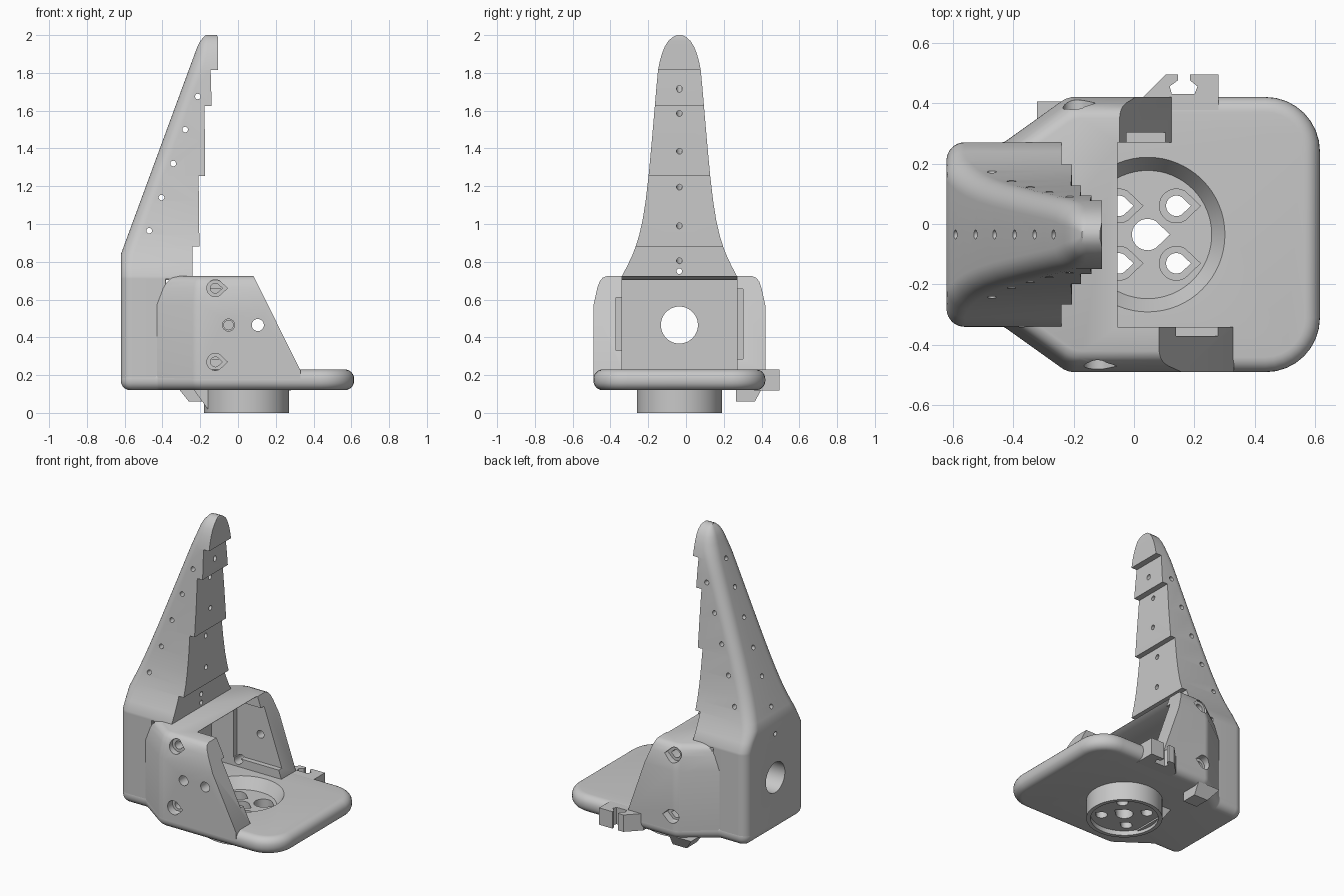
import bpy, bmesh, math
from mathutils import Vector

if "Cube" in bpy.data.objects:
    bpy.data.objects.remove(bpy.data.objects["Cube"])

grey = bpy.data.materials.new("light grey plastic")
grey.use_nodes = True
grey.diffuse_color = (0.58, 0.58, 0.58, 1)
grey.node_tree.nodes["Principled BSDF"].inputs["Base Color"].default_value = (0.58, 0.58, 0.58, 1)

CY = -0.035          # symmetry plane of the body
DX = 0.045           # centre of the round mount


def loft(name, rings):
    """Closed solid skinned over rings with equal point counts."""
    bm = bmesh.new()
    rows = [[bm.verts.new(p) for p in r] for r in rings]
    n = len(rows[0])
    for a, b in zip(rows, rows[1:]):
        for i in range(n):
            j = (i + 1) % n
            bm.faces.new((a[i], a[j], b[j], b[i]))
    bm.faces.new(rows[0][::-1])
    bm.faces.new(rows[-1])
    bmesh.ops.recalc_face_normals(bm, faces=bm.faces)
    me = bpy.data.meshes.new(name)
    bm.to_mesh(me)
    bm.free()
    me.materials.append(grey)
    ob = bpy.data.objects.new(name, me)
    bpy.context.collection.objects.link(ob)
    return ob


def prism(name, pts, axis, lo, hi):
    place = {"x": lambda a, b, t: (t, a, b), "y": lambda a, b, t: (a, t, b),
             "z": lambda a, b, t: (a, b, t)}[axis]
    return loft(name, [[place(a, b, t) for a, b in pts] for t in (lo, hi)])


def box(a0, a1, b0, b1):
    return [(a0, b0), (a1, b0), (a1, b1), (a0, b1)]


def circle(a, b, r, n=32):
    return [(a + r * math.cos(2 * math.pi * i / n), b + r * math.sin(2 * math.pi * i / n)) for i in range(n)]


def teardrop(a, b, r):
    arc = [math.radians(45 + 270 * i / 20) for i in range(21)]
    return [(a + 1.42 * r, b)] + [(a + r * math.cos(t), b + r * math.sin(t)) for t in arc[1:-1]]


def rounded(corners, seg=8):
    """Polygon with each (x, y, radius) corner replaced by an arc."""
    out = []
    for i, (x, y, r) in enumerate(corners):
        p = Vector((x, y))
        u = (Vector(corners[i - 1][:2]) - p).normalized()
        v = (Vector(corners[(i + 1) % len(corners)][:2]) - p).normalized()
        half = math.acos(max(-1, min(1, u.dot(v)))) / 2
        c = p + (u + v).normalized() * (r / math.sin(half))
        s, e = p + u * (r / math.tan(half)) - c, p + v * (r / math.tan(half)) - c
        start = math.atan2(s.y, s.x)
        sweep = (math.atan2(e.y, e.x) - start + math.pi) % (2 * math.pi) - math.pi
        for k in range(seg + 1):
            t = start + sweep * k / seg
            out.append((c.x + r * math.cos(t), c.y + r * math.sin(t)))
    return out


def mirrored_ring(half, z):
    """Rounded outline from its +y half, mirrored about the symmetry plane."""
    ring = [(x, CY + y, r) for x, y, r in half] + [(x, CY - y, r) for x, y, r in half[::-1]]
    return [(x, y, z) for x, y in rounded(ring)]


def drill(p, q, r):
    d = (q - p).normalized()
    u = d.orthogonal().normalized()
    w = d.cross(u)
    return loft("drill", [[c + u * a + w * b for a, b in circle(0, 0, r, 16)] for c in (p, q)])


def cut(obs, cutter):
    for ob in obs:
        m = ob.modifiers.new("cut", "BOOLEAN")
        m.operation, m.solver, m.object = "DIFFERENCE", "EXACT", cutter
        bpy.context.view_layer.objects.active = ob
        bpy.ops.object.modifier_apply(modifier=m.name)
    bpy.data.objects.remove(cutter)


# Base plate with rounded rim
def plate_ring(z, d):
    return mirrored_ring([(-0.62 + d, 0.305 - d, 0.06 - d), (-0.43 + d * 0.32, 0.305 - d, 0.03),
                          (-0.22 + d * 0.32, 0.455 - d, 0.08), (0.615 - d, 0.455 - d, 0.18 - d)], z)


R = 0.05
arc = [math.radians(15 * i) for i in range(7)]
plate = loft("base_plate", [plate_ring(0.12 + R - R * math.cos(t), R - R * math.sin(t)) for t in arc]
             + [plate_ring(0.23 - R + R * math.sin(t), R - R * math.cos(t)) for t in arc])


# Housing: two side walls and a thin roof
def housing_ring(z, d):
    return mirrored_ring([(-0.58, 0.22, 0.01), (-0.43 + d * 0.32, 0.304 - d, 0.03),
                          (-0.22 + d * 0.32, 0.455 - d, 0.08), (0.45, 0.455 - d, 0.02)], z)


housing = loft("housing", [housing_ring(z, d) for z, d in
               ((0.17, 0), (0.57, 0), (0.66, 0.02), (0.695, 0.032), (0.715, 0.048), (0.724, 0.07))])

# Finger and rear block: (height, front x, half width)
sections = [(0.172, -0.385, 0.304), (0.71, -0.385, 0.304), (0.71, -0.24, 0.304), (0.725, -0.24, 0.304),
            (0.78, -0.24, 0.275), (0.84, -0.24, 0.247),
            (0.88, -0.24, 0.232), (0.88, -0.205, 0.232), (0.94, -0.205, 0.213), (1.02, -0.206, 0.195),
            (1.12, -0.207, 0.179), (1.255, -0.209, 0.163), (1.255, -0.175, 0.163), (1.44, -0.175, 0.146),
            (1.625, -0.178, 0.13), (1.625, -0.14, 0.13), (1.72, -0.142, 0.122), (1.815, -0.145, 0.113),
            (1.815, -0.105, 0.113), (1.86, -0.105, 0.104), (1.9, -0.105, 0.093), (1.94, -0.105, 0.077),
            (1.97, -0.105, 0.058), (1.99, -0.107, 0.035), (2.0, -0.112, 0.014)]


def back_x(z):
    return -0.62 + max(0, z - 0.84) * 0.3684 + max(0, z - 1.96) * 0.5


def finger_ring(z, xf, h):
    xb = back_x(z)
    r = min(0.06 if z < 0.8 else 0.07, h * 0.7, (-0.12 - xb) * 0.6)
    ring = [(xf, CY - h, z), (xf, CY + h, z)]
    for s in (1, -1):
        for k in range(9):
            t = math.radians(k * 11.25 if s > 0 else 90 - k * 11.25)
            ring.append((xb + r - r * math.sin(t), CY + s * (h - r + r * math.cos(t)), z))
    return ring


finger = loft("finger", [finger_ring(*s) for s in sections])

# Round mount under the plate, with cable ramp
mount = prism("round_mount", circle(DX, CY, 0.225, 64), "z", 0, 0.15)
ramp = prism("cable_ramp", [(-0.24, 0.13), (-0.16, 0.02), (-0.13, 0.02), (-0.13, 0.13)], "y", -0.13, 0.06)

# Side clip and lower hook
clip = prism("side_clip", [(0.02, 0.36), (0.02, 0.41), (0.105, 0.495), (0.145, 0.495), (0.145, 0.475),
             (0.118, 0.455), (0.125, 0.43), (0.2, 0.43), (0.21, 0.455), (0.185, 0.475), (0.185, 0.495),
             (0.28, 0.495), (0.28, 0.36)], "z", 0.119, 0.229)
hook = loft("lower_hook", [[(x, y, z) for x, y in box(x0, -0.16, 0.265, y1)]
                           for z, x0, y1 in ((0.06, -0.26, 0.365), (0.135, -0.32, 0.405))])

# Housing cavity, grooves and sloped wall fronts
cut([housing], prism("cavity", [(-0.38, 0.1), (0.6, 0.1), (0.6, 0.9), (-0.055, 0.9), (-0.055, 0.722),
                                (-0.09, 0.704), (-0.38, 0.704)], "y", CY - 0.305, CY + 0.305))
for top, foot, y0, y1 in ((0.08, 0.33, -0.8, CY), (-0.05, 0.125, CY, 0.8)):
    cut([housing], prism("slope", [(top, 0.73), (foot, 0.225), (foot, 0.1), (0.8, 0.1), (0.8, 0.9), (top, 0.9)],
                         "y", y0, y1))
cut([housing], prism("right_groove", box(-0.22, 0.6, 0.33, 0.61), "y", -0.37, -0.3))
cut([housing], prism("left_groove", box(-0.22, 0.6, 0.285, 0.655), "y", 0.2, 0.303))

# Housing holes
cut([housing, finger], prism("rear_hole", circle(CY, 0.465, 0.098, 48), "x", -0.8, -0.3))
for x in (-0.05, 0.105):
    cut([housing], prism("wall_hole", circle(x, 0.465, 0.032), "y", -0.8, -0.3))
cut([housing], prism("pilot_hole", circle(-0.05, 0.465, 0.025), "y", 0.2, 0.36))
for z in (0.27, 0.66):
    for x, y0, y1, seat in ((-0.12, -0.8, -0.3, -0.44), (-0.19, 0.8, 0.23, 0.37)):
        cut([housing], prism("screw_hole", teardrop(x, z, 0.026), "y", y0, y1))
        cut([housing], prism("screw_seat", teardrop(x, z, 0.045), "y", y0, seat))

# Finger pin holes and tendon channels
for x, z in ((-0.47, 0.965), (-0.405, 1.14), (-0.343, 1.32), (-0.28, 1.5), (-0.213, 1.675)):
    cut([finger], drill(Vector((x, -0.6, z)), Vector((x, 0.6, z)), 0.015))
for xf, zf, zb in ((-0.24, 0.75, 0.75), (-0.24, 0.805, 0.92), (-0.206, 0.99, 1.1), (-0.208, 1.195, 1.27),
                   (-0.175, 1.385, 1.45), (-0.178, 1.585, 1.63), (-0.142, 1.715, 1.8)):
    a, b = Vector((xf, CY, zf)), Vector((back_x(zb), CY, zb))
    d = (b - a).normalized() * 0.06
    cut([finger], drill(a - d, b + d, 0.015))

# Round recess and mount holes
cut([plate], loft("recess", [[(x, y, z) for x, y in circle(DX, CY, r, 64)]
                             for z, r in ((0.16, 0.212), (0.24, 0.262))]))
cut([mount], prism("under_recess", circle(DX, CY, 0.2, 64), "z", -0.1, 0.03))
for a, b, r in ((0, 0, 0.052), (1, 1, 0.034), (1, -1, 0.034), (-1, 1, 0.034), (-1, -1, 0.034)):
    x, y = DX + a * 0.095, CY + b * 0.095
    cut([plate, mount], prism("mount_hole", teardrop(x, y, r), "z", -0.1, 0.3))
    if a:
        cut([plate, mount], prism("mount_seat", teardrop(x, y, 0.056), "z", 0.1, 0.3))

# Smooth shading with sharp edges
bpy.ops.object.select_all(action="DESELECT")
for ob in (plate, housing, finger, mount, ramp, clip, hook):
    ob.select_set(True)
bpy.context.view_layer.objects.active = plate
bpy.ops.object.shade_smooth_by_angle(angle=math.radians(30))
